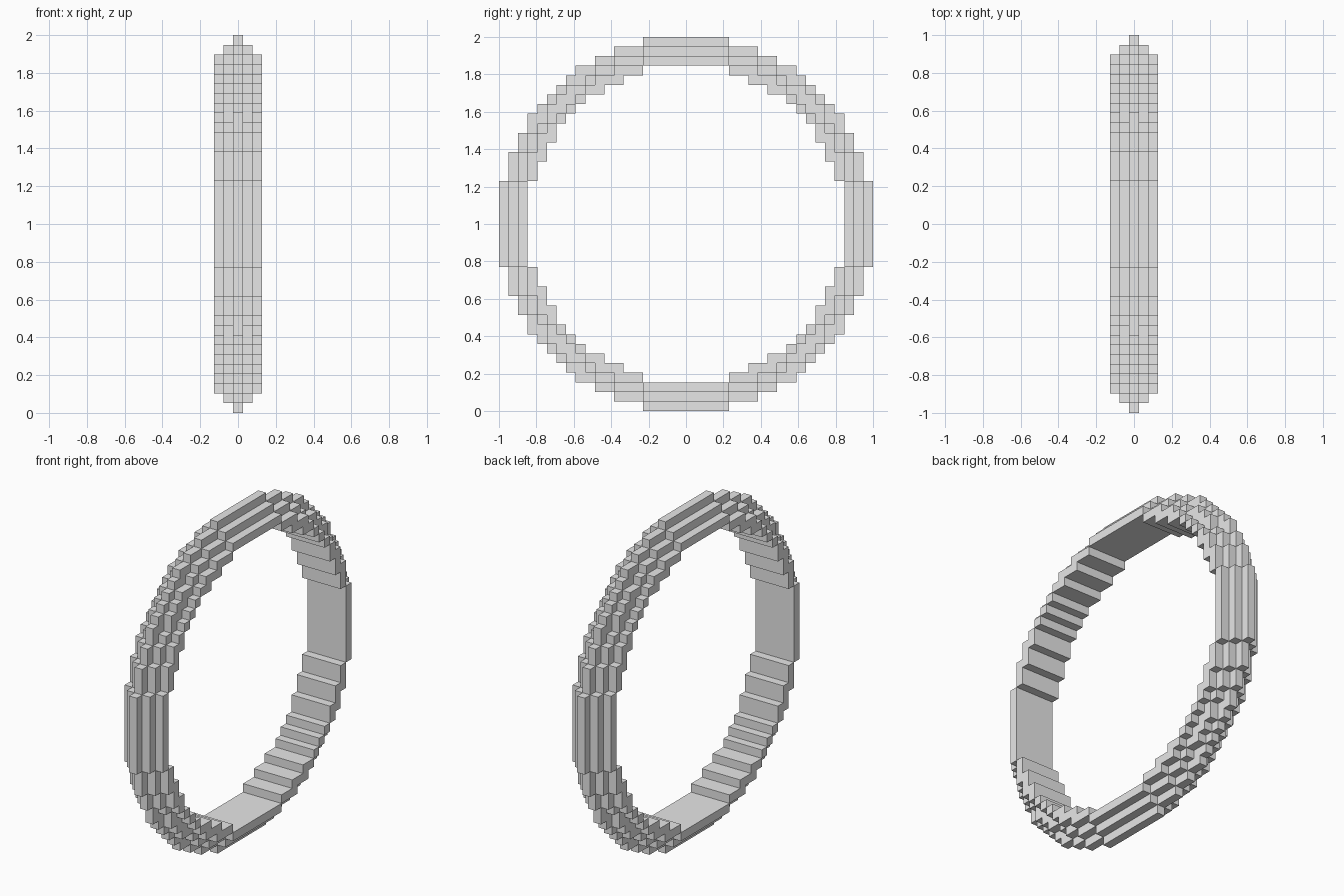
import bpy
import bmesh
import math
from mathutils import Vector

cube = bpy.data.objects.get("Cube")
if cube:
    bpy.data.objects.remove(cube, do_unlink=True)

HALF = 19                      # blocks from the middle to the rim
SIZE = 2 / (2 * HALF + 1)      # edge length of one block
HOLE = 16.5                    # hole radius in blocks
LAYERS = 2                     # layers on each side of the middle one

grey = bpy.data.materials.new("plain grey")
grey.use_nodes = True
grey.diffuse_color = (0.8, 0.8, 0.8, 1)
grey.node_tree.nodes["Principled BSDF"].inputs["Base Color"].default_value = grey.diffuse_color


def filled(x, y, z):
    """Ring of blocks whose rim steps in by one block per layer."""
    rim = HALF + 0.5 - abs(x)
    return abs(x) <= LAYERS and HOLE < math.hypot(y, z) <= rim


def add_face(bm, block, axis, sign):
    """Add one side of a block, facing outwards."""
    normal, u, v = Vector(), Vector(), Vector()
    normal[axis], u[(axis + 1) % 3], v[(axis + 2) % 3] = sign, sign, 1
    middle = Vector(block) + normal / 2
    corners = [middle + (a * u + b * v) / 2
               for a, b in ((-1, -1), (1, -1), (1, 1), (-1, 1))]
    bm.faces.new([bm.verts.new(c * SIZE + Vector((0, 0, 1))) for c in corners])


# Stepped block ring: only the exposed sides are built
bm = bmesh.new()
span = range(-HALF, HALF + 1)
for x in range(-LAYERS, LAYERS + 1):
    for y in span:
        for z in span:
            if not filled(x, y, z):
                continue
            for axis in range(3):
                for sign in (-1, 1):
                    near = [x, y, z]
                    near[axis] += sign
                    if not filled(*near):
                        add_face(bm, (x, y, z), axis, sign)

# Weld the sides and join those lying in one plane
bmesh.ops.remove_doubles(bm, verts=bm.verts[:], dist=SIZE / 100)
bmesh.ops.dissolve_limit(bm, angle_limit=math.radians(1),
                         verts=bm.verts[:], edges=bm.edges[:])

mesh = bpy.data.meshes.new("block_ring")
bm.to_mesh(mesh)
bm.free()
mesh.materials.append(grey)
ring = bpy.data.objects.new("block_ring", mesh)
bpy.context.collection.objects.link(ring)
